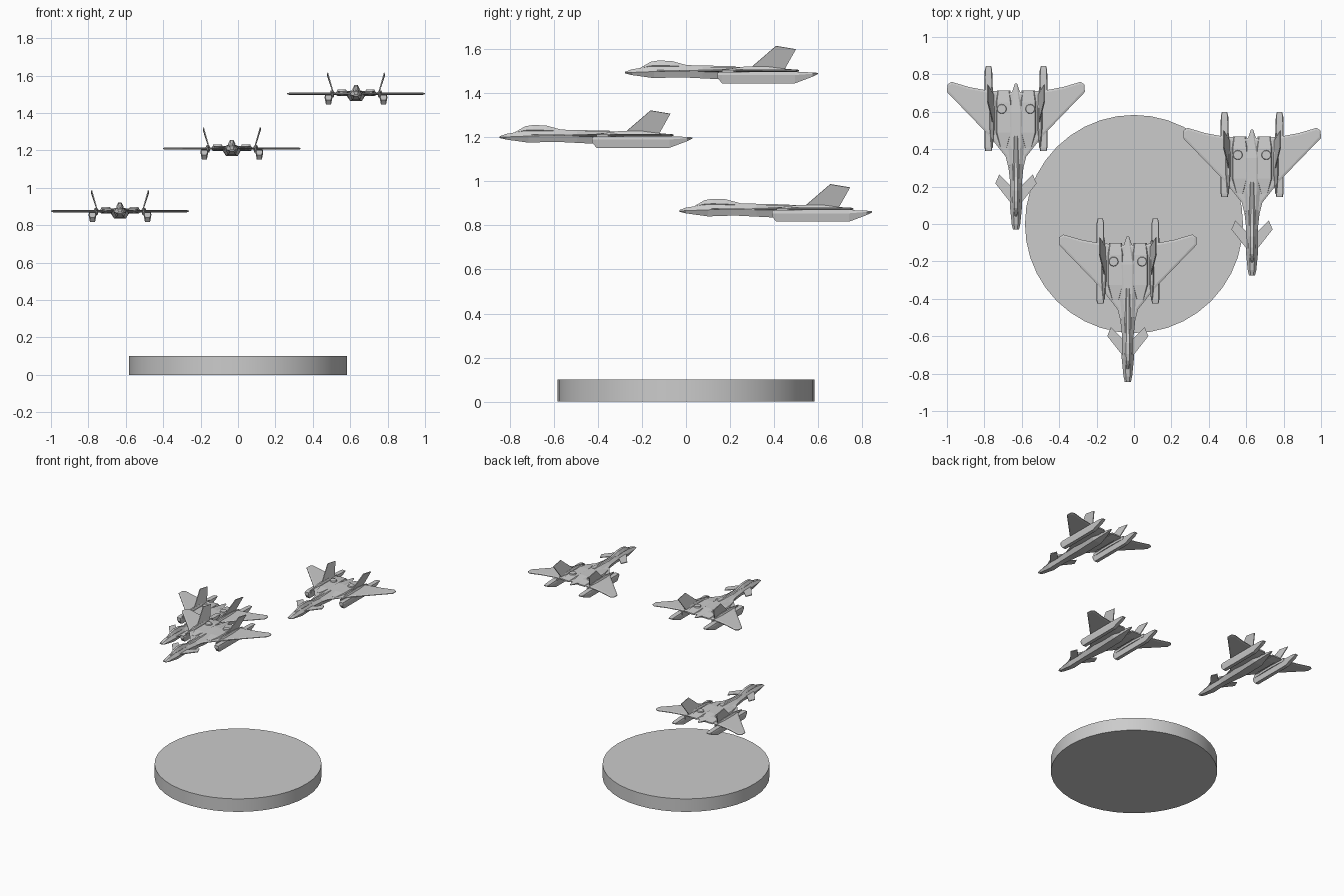
import bpy, bmesh, math
from mathutils import Vector

cube = bpy.data.objects.get("Cube")
if cube:
    bpy.data.objects.remove(cube, do_unlink=True)


def finish(bm, name):
    bmesh.ops.recalc_face_normals(bm, faces=bm.faces)
    mesh = bpy.data.meshes.new(name)
    bm.to_mesh(mesh)
    bm.free()
    return mesh


def mirror_x(bm):
    """Add a copy of the geometry on the other side of the centre line."""
    geom = bm.verts[:] + bm.edges[:] + bm.faces[:]
    copy = bmesh.ops.duplicate(bm, geom=geom)["geom"]
    for v in copy:
        if isinstance(v, bmesh.types.BMVert):
            v.co.x *= -1


def loft(name, sections, x=0, top=0.45, bottom=0.6, mirrored=False):
    """Faceted body from (y, half width, top z, middle z, bottom z) sections."""
    bm = bmesh.new()
    rings = []
    for y, w, zt, zm, zb in sections:
        pts = [(-w * top, zt), (w * top, zt), (w, zm),
               (w * bottom, zb), (-w * bottom, zb), (-w, zm)]
        rings.append([bm.verts.new((x + px, y, pz)) for px, pz in pts])
    for a, b in zip(rings, rings[1:]):
        for i in range(len(a)):
            j = (i + 1) % len(a)
            bm.faces.new((a[i], a[j], b[j], b[i]))
    bm.faces.new(rings[0])
    bm.faces.new(rings[-1])
    if mirrored:
        mirror_x(bm)
    return finish(bm, name)


def plate(name, points, thickness, chamfer=0, mirrored=True):
    """Flat panel, optionally with chamfered rims."""
    bm = bmesh.new()
    face = bm.faces.new([bm.verts.new(p) for p in points])
    face.normal_update()
    normal = face.normal.copy()
    bmesh.ops.translate(bm, verts=bm.verts, vec=-normal * thickness / 2)
    result = bmesh.ops.extrude_face_region(bm, geom=[face], use_keep_orig=True)["geom"]
    moved = [g for g in result if isinstance(g, bmesh.types.BMVert)]
    bmesh.ops.translate(bm, verts=moved, vec=normal * thickness)
    bmesh.ops.recalc_face_normals(bm, faces=bm.faces)
    if chamfer:
        caps = [f for f in bm.faces if len(f.verts) == len(points)]
        bmesh.ops.inset_region(bm, faces=caps, thickness=chamfer, depth=chamfer * 0.3)
    if mirrored:
        mirror_x(bm)
    return finish(bm, name)


# Swept wing outline, one side then mirrored
half = [(0.04, 0.33), (0.055, 0.39), (0.123, 0.476), (0.17, 0.53), (0.368, 0.735),
        (0.367, 0.775), (0.345, 0.79), (0.25, 0.762), (0.16, 0.745), (0.05, 0.735)]
outline = half + [(-x, y) for x, y in reversed(half)]
wing = plate("wing", [(x, y, 0) for x, y in outline], 0.005, 0.011, mirrored=False)

# Foreplanes and outward leaning fins
foreplanes = plate("foreplanes", [(0.015, 0.135, 0), (0.03, 0.145, 0), (0.11, 0.247, 0),
                                  (0.09, 0.295, 0), (0.03, 0.235, 0), (0.015, 0.225, 0)], 0.006)
fins = plate("fins", [(0.12, 0.555, 0), (0.152, 0.685, 0.112),
                      (0.152, 0.775, 0.097), (0.12, 0.72, 0)], 0.006)

# Fuselage, canopy and tapering spine
fuselage = loft("fuselage", [
    (0.0, 0.016, -0.005, -0.009, -0.013), (0.03, 0.023, 0.006, -0.008, -0.02),
    (0.13, 0.033, 0.022, -0.004, -0.034), (0.25, 0.031, 0.022, 0, -0.03),
    (0.35, 0.042, 0.017, 0, -0.035), (0.45, 0.052, 0.017, 0, -0.04),
    (0.63, 0.056, 0.018, 0, -0.035), (0.78, 0.006, 0.004, 0, -0.004)])
canopy = loft("canopy", [
    (0.07, 0.006, 0.014, 0.012, 0.01), (0.115, 0.017, 0.04, 0.022, 0.012),
    (0.15, 0.02, 0.046, 0.024, 0.012), (0.21, 0.019, 0.044, 0.022, 0.012),
    (0.28, 0.016, 0.025, 0.018, 0.01), (0.50, 0.012, 0.02, 0.015, 0.01)])

# Engine fairings blended into the wing, with round lift fans
fairings = loft("engine_fairings", [
    (0.44, 0.02, 0.007, 0, -0.008), (0.52, 0.045, 0.014, 0, -0.012),
    (0.68, 0.045, 0.013, 0, -0.012), (0.745, 0.035, 0.005, 0, -0.005)],
    x=0.066, top=0.8, bottom=0.8, mirrored=True)
fin_roots = loft("fin_roots", [
    (0.44, 0.004, 0.004, 0.002, -0.02), (0.54, 0.014, 0.018, 0.004, -0.02),
    (0.65, 0.014, 0.018, 0.004, -0.02), (0.76, 0.005, 0.004, 0.002, -0.02)],
    x=0.128, mirrored=True)
bm = bmesh.new()
bmesh.ops.create_cone(bm, cap_ends=True, segments=16, radius1=0.027, radius2=0.023, depth=0.014)
bmesh.ops.translate(bm, verts=bm.verts, vec=(0.076, 0.645, 0.015))
mirror_x(bm)
lift_fans = finish(bm, "lift_fans")

# Long pods under the wing
pods = loft("pods", [
    (0.42, 0.017, -0.008, -0.02, -0.034), (0.44, 0.021, -0.005, -0.02, -0.058),
    (0.77, 0.021, -0.005, -0.02, -0.058), (0.85, 0.02, -0.008, -0.014, -0.028),
    (0.875, 0.014, -0.01, -0.013, -0.016)],
    x=0.147, top=0.85, bottom=0.65, mirrored=True)

# Three aircraft sharing the same part meshes
parts = [wing, foreplanes, fins, fuselage, canopy, fairings, fin_roots, lift_fans, pods]
formation = {"lower": (-0.631, -0.03, 0.875), "middle": (-0.033, -0.846, 1.21),
             "upper": (0.631, -0.276, 1.503)}
for label, place in formation.items():
    for mesh in parts:
        obj = bpy.data.objects.new(f"{label}_{mesh.name}", mesh)
        obj.location = Vector(place)
        bpy.context.collection.objects.link(obj)

# Round display base
bpy.ops.mesh.primitive_cylinder_add(vertices=40, radius=0.583, depth=0.1, location=(0, 0, 0.05))
base = bpy.context.object
base.name = "display_base"
bpy.ops.object.shade_smooth_by_angle(angle=math.radians(30))
